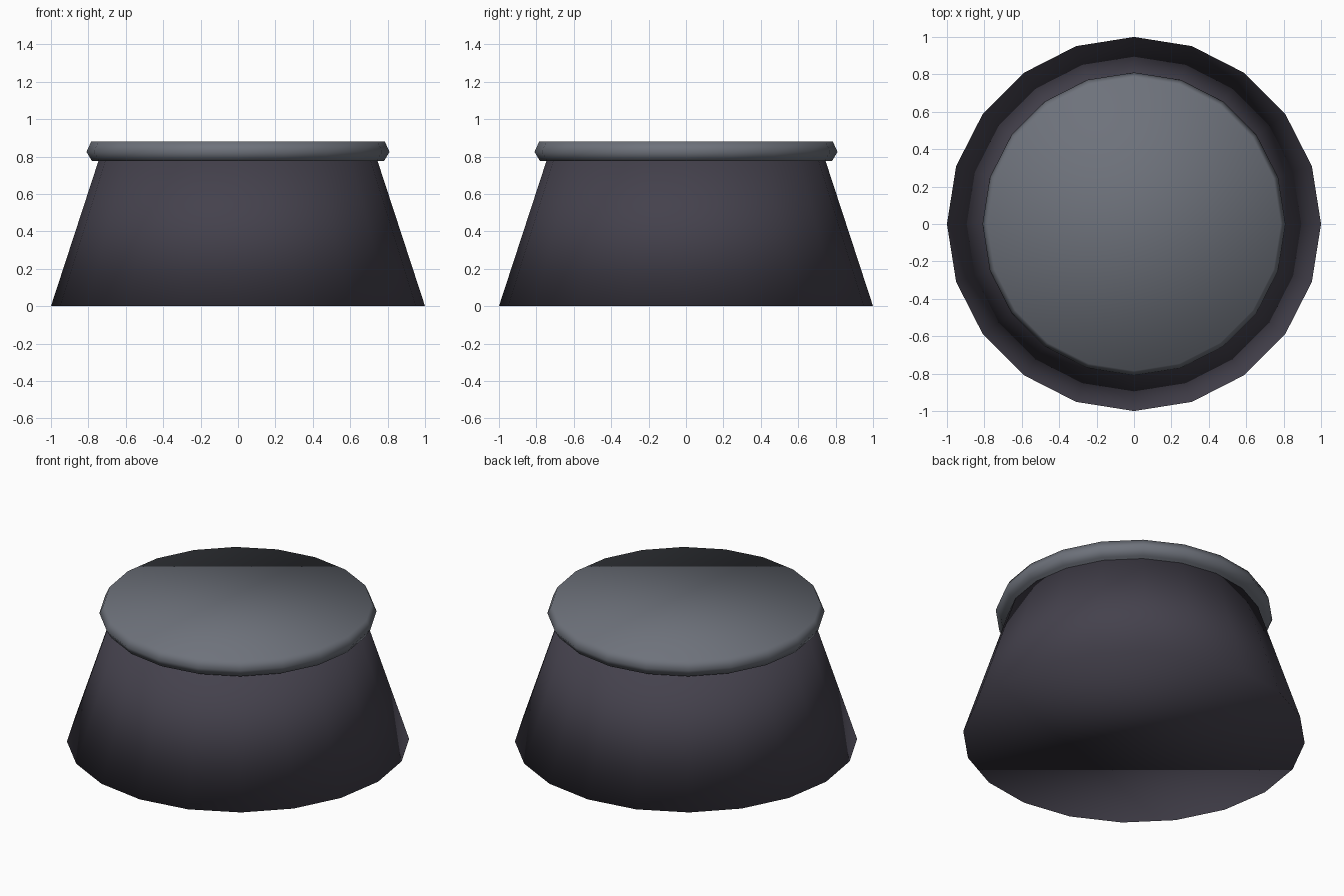
import bpy, bmesh
from math import cos, sin, tau

if "Cube" in bpy.data.objects:
    bpy.data.objects.remove(bpy.data.objects["Cube"])

SIDES = 20


def lathe(name, profile, color):
    """Closed smooth solid turned around z from (radius, height) points."""
    bm = bmesh.new()
    rings = [[bm.verts.new((r * cos(tau * i / SIDES), r * sin(tau * i / SIDES), z))
              for i in range(SIDES)] for r, z in profile]
    for low, high in zip(rings, rings[1:]):
        for i in range(SIDES):
            j = (i + 1) % SIDES
            bm.faces.new((low[i], low[j], high[j], high[i]))
    bm.faces.new(rings[0][::-1])
    bm.faces.new(rings[-1])
    for f in bm.faces:
        f.smooth = True
    mesh = bpy.data.meshes.new(name)
    bm.to_mesh(mesh)
    bm.free()
    mat = bpy.data.materials.new(name + "_colour")
    mat.diffuse_color = (*color, 1)
    mat.use_nodes = True
    mat.node_tree.nodes["Principled BSDF"].inputs["Base Color"].default_value = mat.diffuse_color
    mesh.materials.append(mat)
    obj = bpy.data.objects.new(name, mesh)
    bpy.context.collection.objects.link(obj)
    return obj


# Tapered body, soft-shaded over its flat underside
lathe("tapered_base", [(1.0, 0), (0.745, 0.78)], (0.058, 0.053, 0.073))

# Overhanging top disc with a bevelled edge
lathe("top_disc", [(0.78, 0.775), (0.81, 0.825), (0.785, 0.88)], (0.155, 0.168, 0.198))
